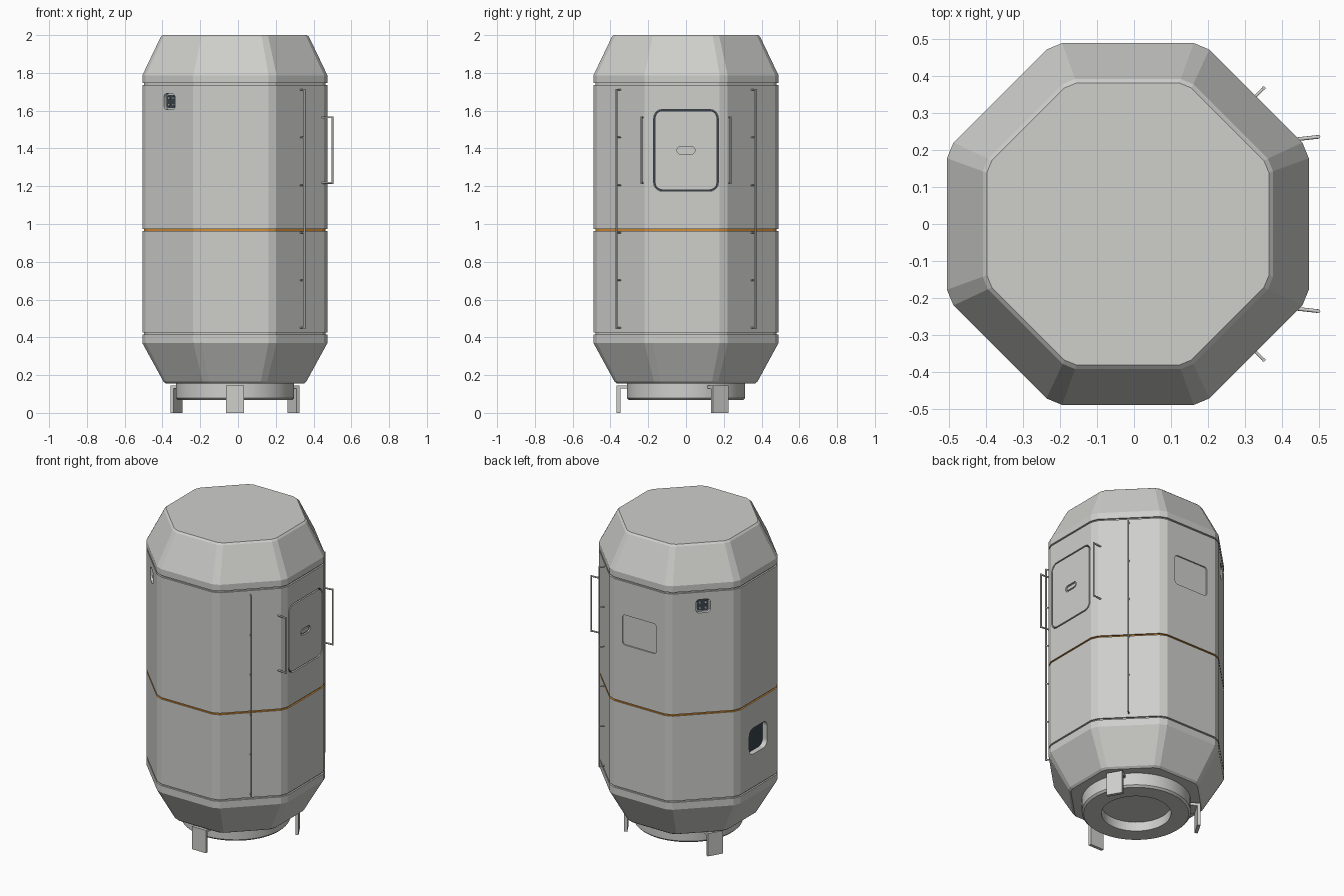
import bpy, bmesh
from math import pi, sin, cos, radians
from mathutils import Vector, Matrix

if "Cube" in bpy.data.objects:
    bpy.data.objects.remove(bpy.data.objects["Cube"], do_unlink=True)

CENTRE_X = -0.0165
APOTHEM = 0.49


def material(name, rgb):
    m = bpy.data.materials.new(name)
    m.use_nodes = True
    m.diffuse_color = (*rgb, 1)
    m.node_tree.nodes["Principled BSDF"].inputs["Base Color"].default_value = (*rgb, 1)
    return m


GREY = material("light grey", (0.62, 0.62, 0.60))
ORANGE = material("orange", (0.68, 0.27, 0.03))
DARK = material("dark slate", (0.04, 0.055, 0.075))


def finish(bm, name, *mats):
    bmesh.ops.recalc_face_normals(bm, faces=bm.faces)
    mesh = bpy.data.meshes.new(name)
    bm.to_mesh(mesh)
    bm.free()
    for m in mats:
        mesh.materials.append(m)
    obj = bpy.data.objects.new(name, mesh)
    obj.location.x = CENTRE_X
    bpy.context.collection.objects.link(obj)
    return obj


def smooth(obj):
    bpy.ops.object.select_all(action='DESELECT')
    obj.select_set(True)
    bpy.context.view_layer.objects.active = obj
    bpy.ops.object.shade_smooth_by_angle(angle=radians(35))


def loft(bm, rings):
    """Skin a stack of closed rings and cap both ends."""
    loops = [[bm.verts.new(p) for p in ring] for ring in rings]
    for a, b in zip(loops, loops[1:]):
        for i in range(len(a)):
            j = (i + 1) % len(a)
            bm.faces.new((a[i], a[j], b[j], b[i]))
    bm.faces.new(loops[0][::-1])
    bm.faces.new(loops[-1])


def wall_frame(degrees, z):
    """Frame on a wall: x across, y up, z outward."""
    a = radians(degrees)
    n, t = Vector((cos(a), sin(a), 0)), Vector((-sin(a), cos(a), 0))
    rot = Matrix((t, (0, 0, 1), n)).transposed().to_4x4()
    return Matrix.Translation(n * APOTHEM + Vector((0, 0, z))) @ rot


def rounded_slab(bm, frame, w, h, r, low, high, steps=5):
    outline = []
    for k, (sx, sy) in enumerate(((1, 1), (-1, 1), (-1, -1), (1, -1))):
        for s in range(steps + 1):
            a = (k + s / steps) * pi / 2
            outline.append((sx * (w / 2 - r) + r * cos(a), sy * (h / 2 - r) + r * sin(a)))
    loft(bm, [[frame @ Vector((x, y, d)) for x, y in outline] for d in (low, high)])


def slab(name, mat, *args):
    bm = bmesh.new()
    rounded_slab(bm, *args)
    return finish(bm, name, mat)


def rod(bm, a, b, r=0.005):
    a, b = Vector(a), Vector(b)
    turn = (b - a).to_track_quat('Z', 'Y').to_matrix().to_4x4()
    bmesh.ops.create_cone(bm, cap_ends=True, segments=12, radius1=r, radius2=r,
                          depth=(b - a).length, matrix=Matrix.Translation((a + b) / 2) @ turn)


def carve(obj, cutter_bm):
    cutter = finish(cutter_bm, "cutter", GREY)
    cutter.hide_render = True
    mod = obj.modifiers.new("carve", 'BOOLEAN')
    mod.operation, mod.solver, mod.object = 'DIFFERENCE', 'EXACT', cutter
    bpy.context.view_layer.update()
    graph = bpy.context.evaluated_depsgraph_get()
    mesh = bpy.data.meshes.new_from_object(obj.evaluated_get(graph))
    obj.modifiers.clear()
    obj.data = mesh
    bpy.data.objects.remove(cutter, do_unlink=True)


# Hull: chamfered octagon with tapered ends and three seam grooves
SEAMS = (0.42, 0.968, 1.742)
profile = [(0.365, 0.155), (0.378, 0.165), (APOTHEM, 0.37)]
for z in SEAMS:
    profile += [(APOTHEM, z - 0.005), (APOTHEM - 0.01, z - 0.005),
                (APOTHEM - 0.01, z + 0.005), (APOTHEM, z + 0.005)]
profile += [(APOTHEM, 1.787), (0.393, 1.99), (0.382, 2.0)]
corners = [radians(22.5 + 45 * k + s) for k in range(8) for s in (-2.53, 2.53)]
bm = bmesh.new()
loft(bm, [[(a * 1.064 * cos(t), a * 1.064 * sin(t), z) for t in corners] for a, z in profile])
hull = finish(bm, "hull", GREY, ORANGE)
for f in hull.data.polygons:
    f.material_index = int(abs(f.center.z - SEAMS[1]) < 0.006)

# Recesses in the hull
door, panel, port = wall_frame(0, 1.39), wall_frame(90, 1.43), wall_frame(180, 0.717)
vents = [wall_frame(d, 1.648) for d in (135, 225)]
cut = bmesh.new()
rounded_slab(cut, door, 0.344, 0.434, 0.047, -0.014, 0.05)
rounded_slab(cut, panel, 0.24, 0.19, 0.02, -0.008, 0.05)
rounded_slab(cut, port, 0.18, 0.165, 0.04, -0.035, 0.05)
for v in vents:
    rounded_slab(cut, v, 0.085, 0.085, 0.022, -0.02, 0.05)
carve(hull, cut)

# Hatch with its dark seal and recessed pull
slab("hatch_seal", DARK, door, 0.342, 0.432, 0.046, -0.015, -0.011)
hatch = slab("hatch", GREY, door, 0.328, 0.418, 0.04, -0.013, 0.0)
cut = bmesh.new()
rounded_slab(cut, door, 0.095, 0.04, 0.019, -0.009, 0.02)
carve(hatch, cut)
slab("hatch_pull", GREY, door, 0.075, 0.022, 0.01, -0.01, -0.002)

# Port glass and thruster clusters
slab("port_glass", DARK, port, 0.178, 0.163, 0.039, -0.037, -0.032)
for n, v in enumerate(vents):
    slab(f"thruster_plate_{n}", DARK, v, 0.07, 0.07, 0.014, -0.022, -0.016)
    bm = bmesh.new()
    for x in (-0.017, 0.017):
        for y in (-0.017, 0.017):
            rod(bm, v @ Vector((x, y, -0.018)), v @ Vector((x, y, -0.008)), 0.007)
    smooth(finish(bm, f"thruster_nozzles_{n}", GREY))

# Long rails with standoffs on the two diagonal walls beside the hatch
for name, degrees in (("front_rail", -45), ("back_rail", 45)):
    frame = wall_frame(degrees, 0)
    bm = bmesh.new()
    rod(bm, frame @ Vector((0, 0.445, 0.03)), frame @ Vector((0, 1.715, 0.03)))
    for i in range(6):
        z = 0.45 + i * 0.252
        rod(bm, frame @ Vector((0, z, -0.01)), frame @ Vector((0, z, 0.03)), 0.004)
    smooth(finish(bm, name, GREY))

# Grab handles either side of the hatch
for name, y in (("front_handle", -0.236), ("back_handle", 0.236)):
    bm = bmesh.new()
    rod(bm, (0.516, y, 1.213), (0.516, y, 1.57))
    for z in (1.218, 1.565):
        rod(bm, (0.452, y * 0.97, z), (0.516, y, z))
    smooth(finish(bm, name, GREY))

# Docking ring under the hull, with a shallow well
bm = bmesh.new()
ring_profile = [(0.002, 0.125), (0.2, 0.125), (0.2, 0.067), (0.302, 0.067),
                (0.313, 0.078), (0.313, 0.157), (0.002, 0.157)]
turns = [2 * pi * i / 64 for i in range(64)]
loft(bm, [[(r * cos(t), r * sin(t), z) for t in turns] for r, z in ring_profile])
smooth(finish(bm, "docking_ring", GREY))

# Three guide feet: a hanging plate with a flange back to the ring
for name, degrees in (("front_foot", -90), ("left_foot", 30), ("right_foot", 150)):
    bm = bmesh.new()
    for inner, outer, low, high in ((0.348, 0.367, 0, 0.145), (0.3, 0.35, 0.128, 0.145)):
        box = Matrix.Diagonal((outer - inner, 0.096, high - low, 1))
        place = Matrix.Translation(((inner + outer) / 2, 0, (low + high) / 2))
        spin = Matrix.Rotation(radians(degrees), 4, 'Z')
        bmesh.ops.create_cube(bm, size=1, matrix=spin @ place @ box)
    finish(bm, name, GREY)
